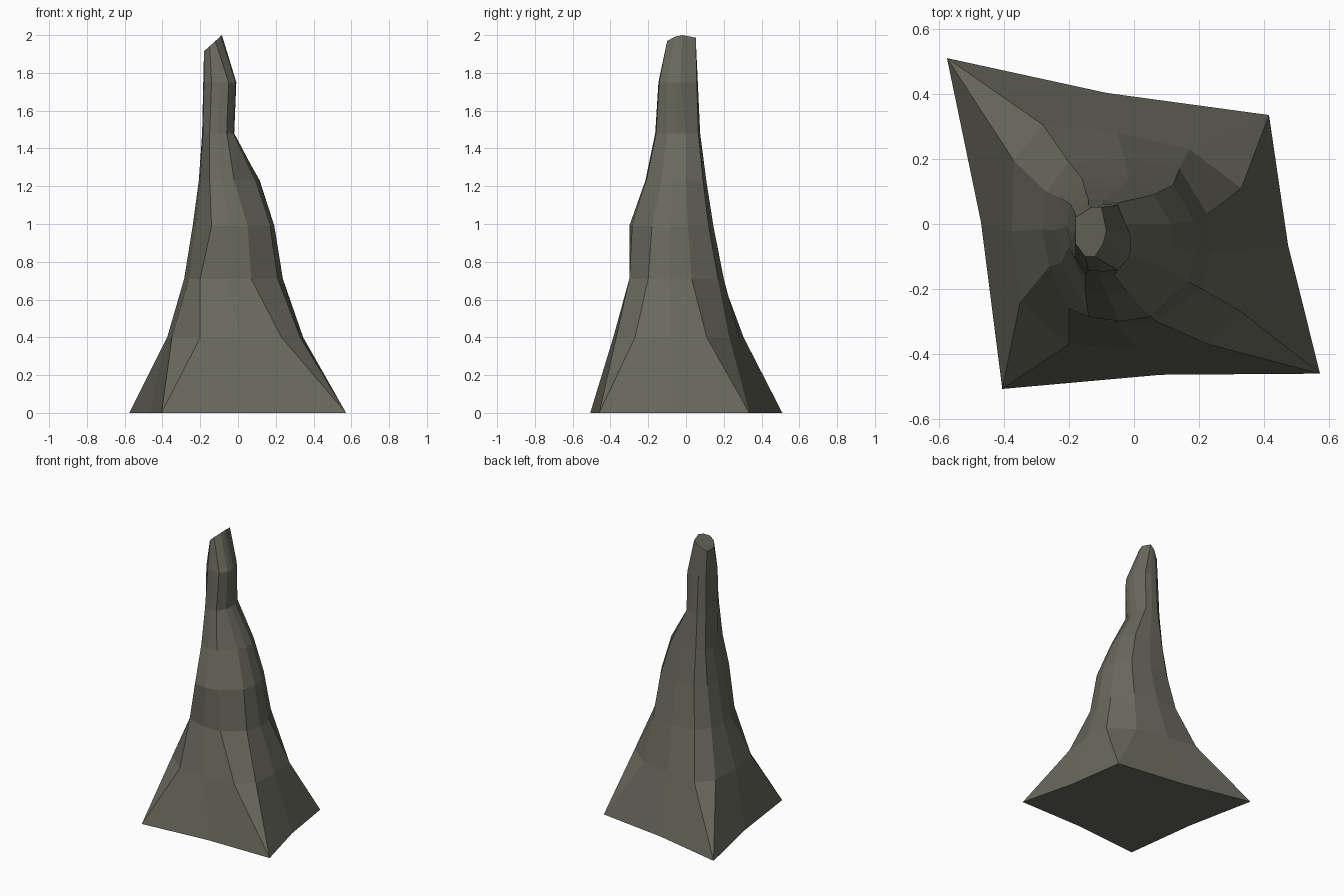
import bpy, bmesh
from mathutils import Vector

if "Cube" in bpy.data.objects:
    bpy.data.objects.remove(bpy.data.objects["Cube"])

# Cross-sections of the spire: height, bulge of the four broad sides, and
# two points per blunted corner (back left, front left, front right, back right)
SECTIONS = [
    (0.00, -0.02, [(-.575, .51), (-.575, .51), (-.405, -.507), (-.405, -.507),
                   (.572, -.46), (.572, -.46), (.415, .335), (.415, .335)]),
    (0.40, 0.015, [(-.28, .305), (-.37, .195), (-.35, -.24), (-.2, -.37),
                   (.23, -.37), (.33, -.27), (.33, .11), (.17, .23)]),
    (0.71, 0.02, [(-.2, .19), (-.27, .1), (-.26, -.13), (-.2, -.26),
                  (.07, -.3), (.21, -.2), (.225, .03), (.14, .17)]),
    (0.99, 0.015, [(-.16, .14), (-.225, .08), (-.225, -.12), (-.14, -.285),
                   (.05, -.285), (.17, -.18), (.185, .01), (.12, .12)]),
    (1.23, 0.01, [(-.15, .105), (-.195, .06), (-.2, -.07), (-.15, -.2),
                  (-.02, -.21), (.09, -.13), (.115, 0), (.06, .09)]),
    (1.48, 0.005, [(-.14, .075), (-.185, .04), (-.185, -.1), (-.15, -.158),
                   (-.06, -.158), (-.025, -.1), (-.025, 0), (-.05, .065)]),
    (1.75, 0.004, [(-.14, .06), (-.18, .03), (-.18, -.1), (-.14, -.142),
                   (-.05, -.142), (-.013, -.1), (-.013, -.03), (-.05, .057)]),
    (2.00, 0.0, [(-.13, .052), (-.18, .02), (-.18, -.06), (-.15, -.1),
                 (-.12, -.1), (-.095, -.06), (-.085, -.02), (-.1, .052)]),
]
TOP = len(SECTIONS) - 1


def ring(bm, index):
    z, bulge, pts = SECTIONS[index]
    out = []
    for i, p in enumerate(pts):
        a, b = Vector(p), Vector(pts[(i + 1) % 8])
        out.append(a)
        if i % 2:                      # middle of a broad side
            d = (b - a).normalized()
            out.append((a + b) / 2 + Vector((d.y, -d.x)) * bulge)
    # the summit slopes down towards the left
    return [bm.verts.new((v.x, v.y, z + (0.9 * (v.x + .085) if index == TOP else 0)))
            for v in out]


# Rock spire lofted through the sections
bm = bmesh.new()
rings = [ring(bm, i) for i in range(len(SECTIONS))]
for lo, hi in zip(rings, rings[1:]):
    n = len(lo)
    for i in range(n):
        j = (i + 1) % n
        bm.faces.new((lo[i], lo[j], hi[j], hi[i]))
bm.faces.new(rings[0][::-1])
bm.faces.new(rings[-1])
bmesh.ops.remove_doubles(bm, verts=bm.verts, dist=0.0005)
bmesh.ops.recalc_face_normals(bm, faces=bm.faces)

mesh = bpy.data.meshes.new("rock_spire")
bm.to_mesh(mesh)
bm.free()
spire = bpy.data.objects.new("rock_spire", mesh)
bpy.context.collection.objects.link(spire)

# Dull olive stone
stone = bpy.data.materials.new("stone")
stone.diffuse_color = (0.14, 0.14, 0.11, 1)
stone.use_nodes = True
stone.node_tree.nodes["Principled BSDF"].inputs["Base Color"].default_value = stone.diffuse_color
mesh.materials.append(stone)
